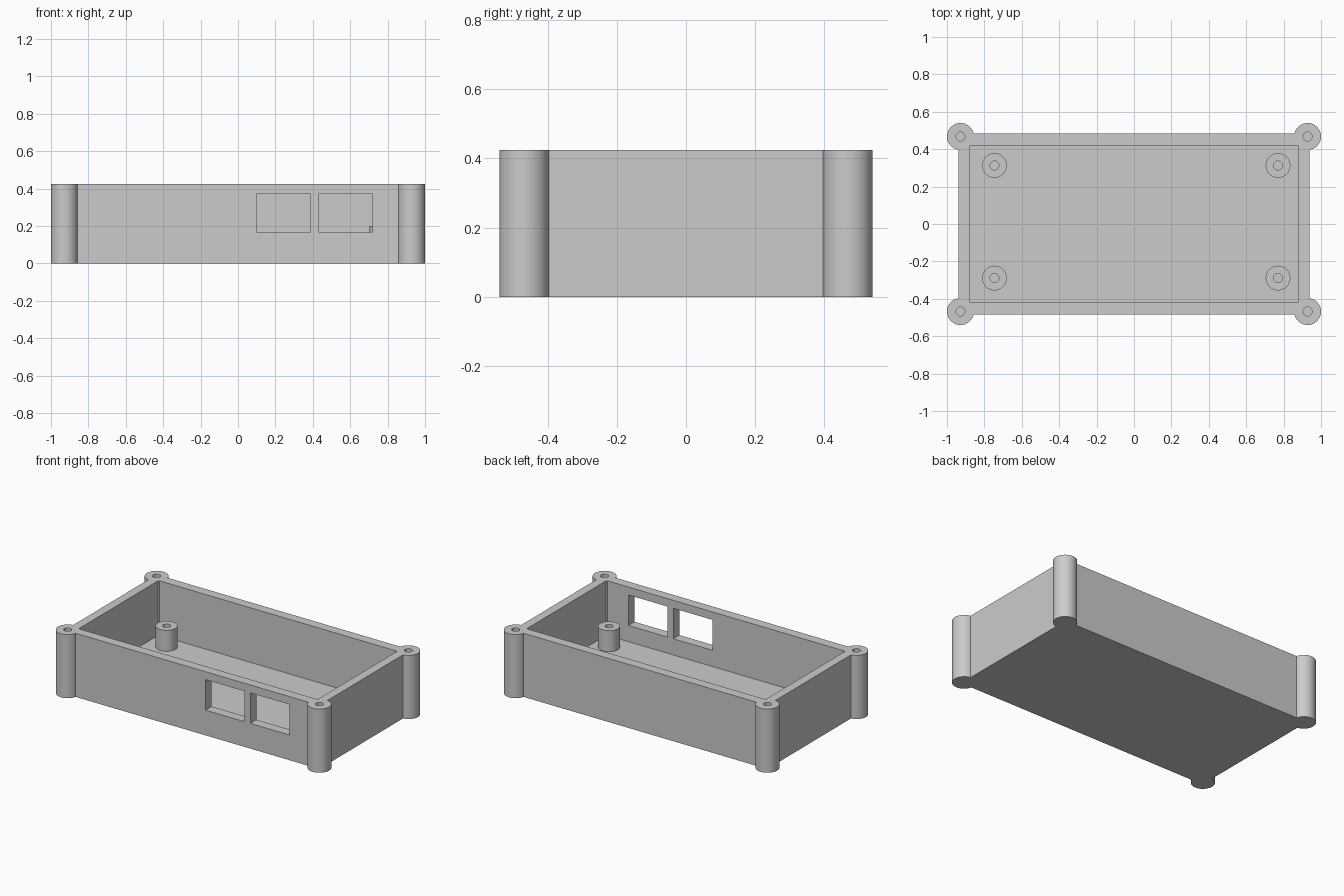
import bpy
import math

cube = bpy.data.objects.get("Cube")
if cube:
    bpy.data.objects.remove(cube, do_unlink=True)

HEIGHT = 0.424
FLOOR = 0.06
STANDOFF_TOP = 0.2
POST_X, POST_Y = 0.928, 0.468

grey = bpy.data.materials.new("light grey plastic")
grey.use_nodes = True
COLOUR = (0.6, 0.6, 0.6, 1)
grey.diffuse_color = COLOUR
grey.node_tree.nodes["Principled BSDF"].inputs["Base Color"].default_value = COLOUR


def box(name, x0, x1, y0, y1, z0, z1):
    bpy.ops.mesh.primitive_cube_add(
        size=1, location=((x0 + x1) / 2, (y0 + y1) / 2, (z0 + z1) / 2))
    ob = bpy.context.object
    ob.name = name
    ob.scale = (x1 - x0, y1 - y0, z1 - z0)
    bpy.ops.object.transform_apply(location=True, rotation=False, scale=True)
    return ob


def cylinder(name, x, y, radius, z0, z1, sides=48):
    bpy.ops.mesh.primitive_cylinder_add(
        vertices=sides, radius=radius, depth=z1 - z0, location=(x, y, (z0 + z1) / 2))
    ob = bpy.context.object
    ob.name = name
    return ob


def combine(target, tool, operation):
    """Apply a boolean to the target and discard the tool."""
    mod = target.modifiers.new("boolean", "BOOLEAN")
    mod.operation = operation
    mod.solver = "EXACT"
    mod.object = tool
    bpy.context.view_layer.objects.active = target
    bpy.ops.object.modifier_apply(modifier=mod.name)
    bpy.data.objects.remove(tool, do_unlink=True)


def finish(ob):
    ob.data.materials.clear()
    ob.data.materials.append(grey)
    bpy.ops.object.select_all(action="DESELECT")
    ob.select_set(True)
    bpy.context.view_layer.objects.active = ob
    bpy.ops.object.shade_smooth_by_angle(angle=math.radians(30))


# Open tray
case = box("case_tray", -0.938, 0.938, -0.484, 0.484, 0, HEIGHT)
combine(case, box("cavity", -0.88, 0.88, -0.42, 0.42, FLOOR, 1), "DIFFERENCE")

# Corner screw posts with blind holes
corners = [(sx * POST_X, sy * POST_Y) for sx in (-1, 1) for sy in (-1, 1)]
for x, y in corners:
    combine(case, cylinder("post", x, y, 0.072, 0, HEIGHT), "UNION")
for x, y in corners:
    combine(case, cylinder("post_hole", x, y, 0.024, FLOOR, 1, 32), "DIFFERENCE")

# Two port openings in the front wall
for x0, x1 in ((0.10, 0.387), (0.43, 0.718)):
    combine(case, box("port", x0, x1, -0.6, -0.38, 0.168, 0.371), "DIFFERENCE")
finish(case)

# Board standoffs on the floor, bored down the middle
for side, x in (("right", -0.746), ("left", 0.77)):
    for end, y in (("front", -0.289), ("back", 0.313)):
        standoff = cylinder(f"standoff_{end}_{side}", x, y, 0.066, FLOOR - 0.01, STANDOFF_TOP)
        combine(standoff, cylinder("bore", x, y, 0.024, FLOOR, 1, 32), "DIFFERENCE")
        finish(standoff)
